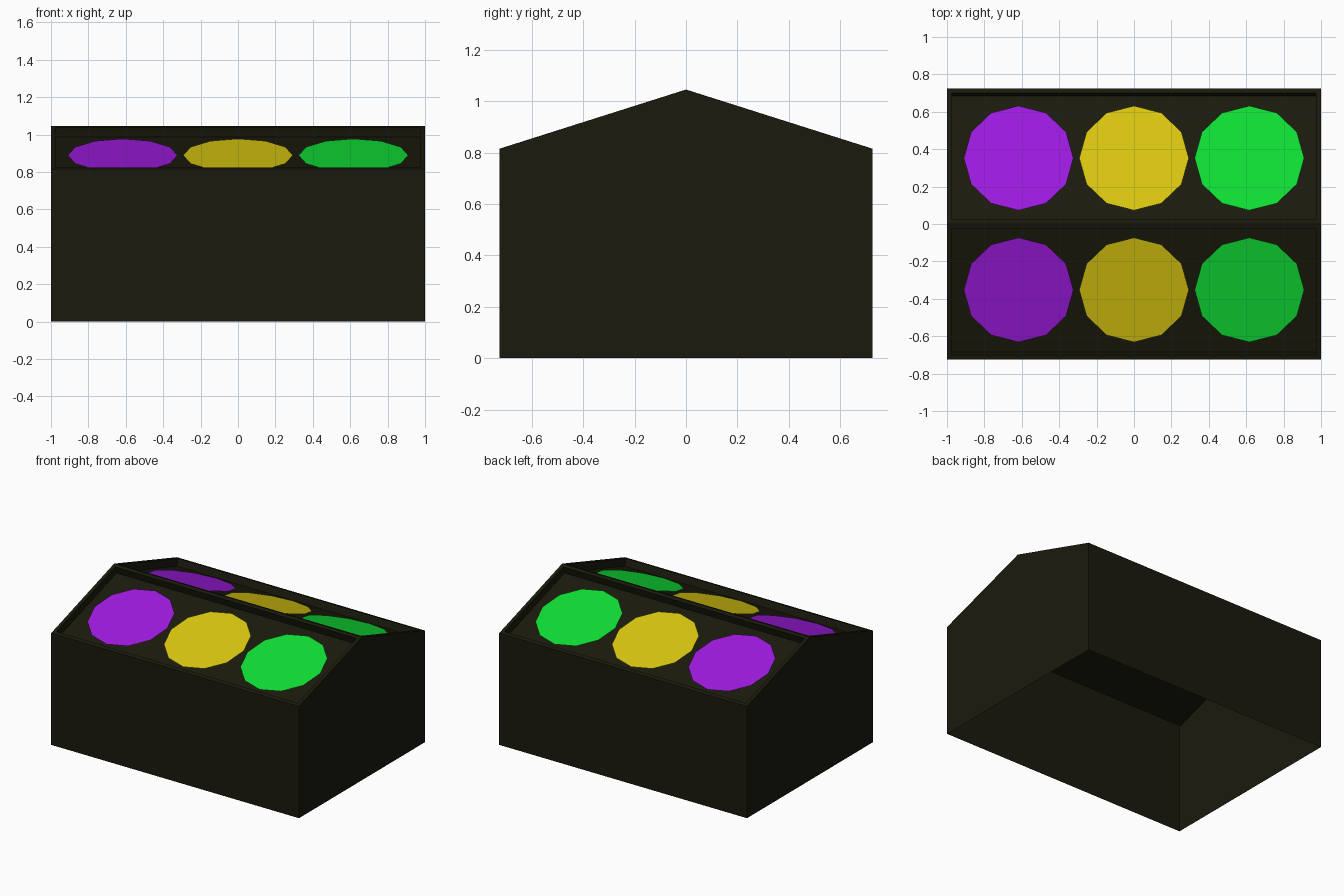
import bpy, bmesh, math
from mathutils import Matrix, Vector

if "Cube" in bpy.data.objects:
    bpy.data.objects.remove(bpy.data.objects["Cube"])

HALF_X, HALF_Y, EAVE, RIDGE = 1.0, 0.725, 0.815, 1.045
PITCH = math.atan2(RIDGE - EAVE, HALF_Y)


def material(name, rgb):
    m = bpy.data.materials.new(name)
    m.diffuse_color = (*rgb, 1)
    m.use_nodes = True
    m.node_tree.nodes["Principled BSDF"].inputs["Base Color"].default_value = m.diffuse_color
    return m


def add_object(name, bm, mat):
    mesh = bpy.data.meshes.new(name)
    bm.to_mesh(mesh)
    bm.free()
    mesh.materials.append(mat)
    ob = bpy.data.objects.new(name, mesh)
    bpy.context.collection.objects.link(ob)
    return ob


# Housing: gabled shell, open underneath
bm = bmesh.new()
profile = [(-HALF_Y, 0), (-HALF_Y, EAVE), (0, RIDGE), (HALF_Y, EAVE), (HALF_Y, 0)]
left = [bm.verts.new((-HALF_X, y, z)) for y, z in profile]
right = [bm.verts.new((HALF_X, y, z)) for y, z in profile]
bm.faces.new(left[::-1])
bm.faces.new(right)
sides = [bm.faces.new((left[i], right[i], right[i + 1], left[i + 1])) for i in range(4)]
for f in bm.faces:
    f.normal_update()
    if f.normal.dot(f.calc_center_median() - Vector((0, 0, 0.4))) < 0:
        f.normal_flip()

# Recessed panel in each roof slope
roof = sides[1:3]
bmesh.ops.inset_individual(bm, faces=roof, thickness=0.037)
bmesh.ops.inset_individual(bm, faces=roof, thickness=0, depth=-0.053)
add_object("housing", bm, material("dark_housing", (0.010, 0.010, 0.004)))

# Twelve-sided lamps, three per slope
lamps = [("purple", -0.617, (0.34, 0.01, 0.74)),
         ("yellow", 0.0, (0.70, 0.57, 0.005)),
         ("green", 0.617, (0.005, 0.74, 0.035))]
for colour, x, rgb in lamps:
    mat = material(colour + "_lamp", rgb)
    for side, s in (("front", -1), ("back", 1)):
        normal = Vector((0, s * math.sin(PITCH), math.cos(PITCH)))
        y = 0.365
        surface = Vector((x, s * y, RIDGE - y * math.tan(PITCH)))
        place = Matrix.Translation(surface - normal * 0.042) @ Matrix.Rotation(-s * PITCH, 4, 'X')
        bm = bmesh.new()
        bmesh.ops.create_circle(bm, cap_ends=True, segments=12, radius=0.293, matrix=place)
        bm.normal_update()
        for f in bm.faces:
            if f.normal.z < 0:
                f.normal_flip()
        add_object(f"{side}_{colour}_lamp", bm, mat)
